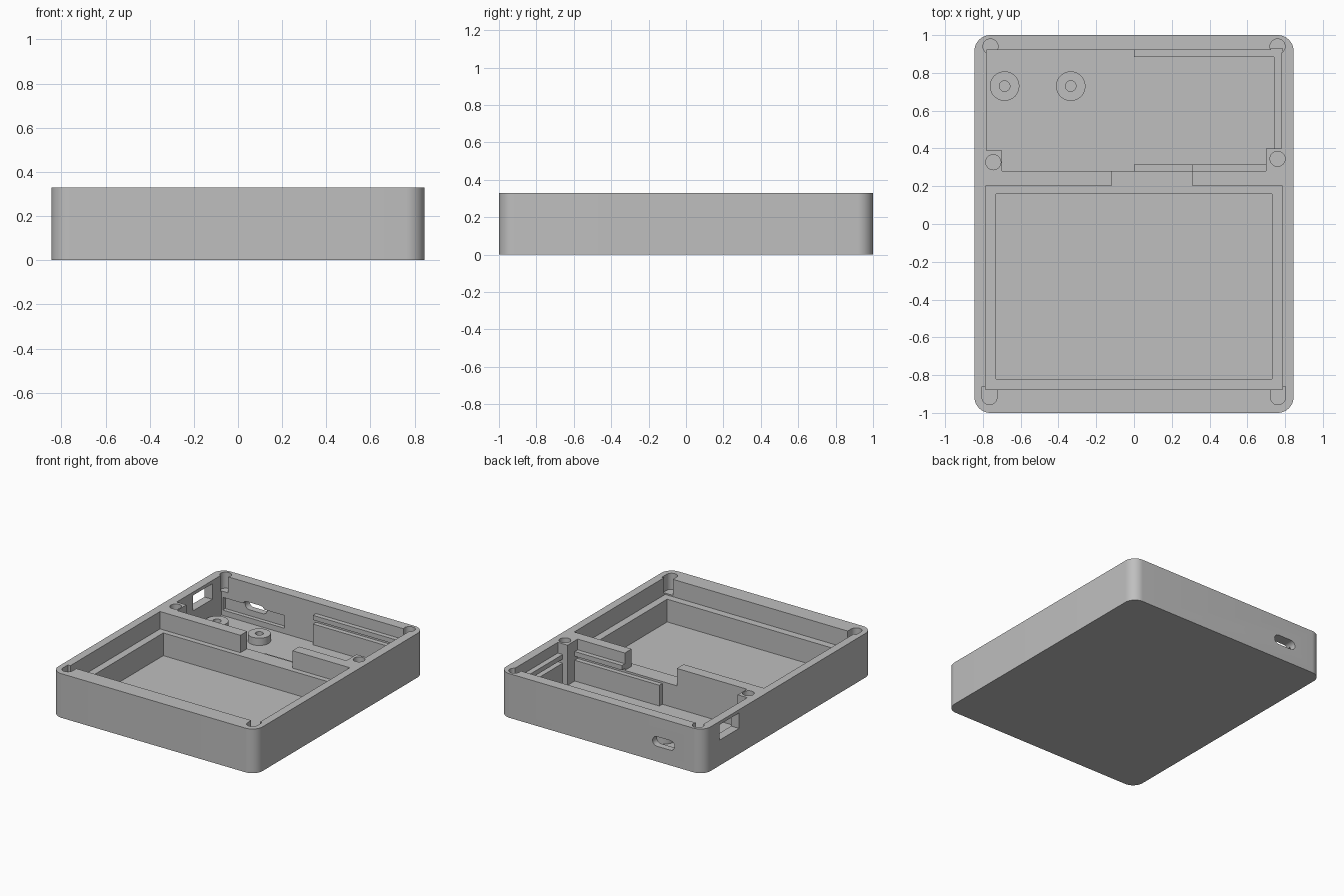
import bpy, bmesh, math

if "Cube" in bpy.data.objects:
    bpy.data.objects.remove(bpy.data.objects["Cube"])

H, FLOOR, LEDGE = 0.33, 0.03, 0.20   # rim, floor and ledge heights

grey = bpy.data.materials.new("plain grey")
grey.diffuse_color = (0.52, 0.52, 0.52, 1)
grey.use_nodes = True
grey.node_tree.nodes["Principled BSDF"].inputs["Base Color"].default_value = grey.diffuse_color


def prism(name, pts, z0, z1):
    """Extrude an xy outline (counter-clockwise) from z0 to z1."""
    bm = bmesh.new()
    face = bm.faces.new([bm.verts.new((x, y, z0)) for x, y in pts])
    up = bmesh.ops.extrude_face_region(bm, geom=[face])
    bmesh.ops.translate(bm, vec=(0, 0, z1 - z0),
                        verts=[v for v in up["geom"] if isinstance(v, bmesh.types.BMVert)])
    bmesh.ops.recalc_face_normals(bm, faces=bm.faces)
    mesh = bpy.data.meshes.new(name)
    bm.to_mesh(mesh)
    bm.free()
    mesh.materials.append(grey)
    ob = bpy.data.objects.new(name, mesh)
    bpy.context.collection.objects.link(ob)
    return ob


def rect(x0, x1, y0, y1):
    return [(x0, y0), (x1, y0), (x1, y1), (x0, y1)]


def arc(cx, cy, r, a0, a1, n):
    return [(cx + r * math.cos(math.radians(a0 + (a1 - a0) * i / n)),
             cy + r * math.sin(math.radians(a0 + (a1 - a0) * i / n))) for i in range(n + 1)]


def circle(cx, cy, r, n=32):
    return arc(cx, cy, r, 0, 360, n)[:-1]


def activate(ob):
    bpy.ops.object.select_all(action='DESELECT')
    ob.select_set(True)
    bpy.context.view_layer.objects.active = ob


def cut(ob, cutter):
    """Subtract the cutter, then remove it."""
    cutter.hide_render = True
    mod = ob.modifiers.new("cut", 'BOOLEAN')
    mod.operation, mod.solver, mod.object = 'DIFFERENCE', 'EXACT', cutter
    activate(ob)
    bpy.ops.object.modifier_apply(modifier=mod.name)
    bpy.data.objects.remove(cutter)


def smooth(ob):
    activate(ob)
    bpy.ops.object.shade_smooth_by_angle(angle=math.radians(30))


# Outer block with rounded upright corners
R, X, Y = 0.085, 0.845, 1.0
outline = (arc(X - R, Y - R, R, 0, 90, 12) + arc(R - X, Y - R, R, 90, 180, 12)
           + arc(R - X, R - Y, R, 180, 270, 12) + arc(X - R, R - Y, R, 270, 360, 12))
case = prism("case_body", outline, 0, H)

# Large front bay: ledge tier with the gap through the divider, then deep tier
cut(case, prism("ledge_cutter", [(-0.785, -0.875), (0.785, -0.875), (0.785, 0.20), (0.31, 0.20),
                                 (0.31, 0.30), (-0.12, 0.30), (-0.12, 0.20), (-0.785, 0.20)],
                LEDGE, 0.5))
cut(case, prism("deep_cutter", rect(-0.73, 0.73, -0.82, 0.16), FLOOR, 0.45))

# Rear bay, leaving a screw post in each front corner
cut(case, prism("rear_bay_cutter", [(-0.70, 0.28), (0.70, 0.28), (0.70, 0.40), (0.78, 0.40),
                                    (0.78, 0.92), (-0.78, 0.92), (-0.78, 0.39), (-0.70, 0.39)],
                FLOOR, 0.47))

# Screw holes in the rim; the front pair open into the bay
for x, y in [(-0.76, 0.94), (0.76, 0.94), (-0.745, 0.327), (0.76, 0.345)]:
    cut(case, prism("screw_cutter", circle(x, y, 0.04), 0.21, 0.42))
for x in (-0.765, 0.762):
    u_shape = arc(x, -0.917, 0.04, 180, 360, 16) + [(x + 0.04, -0.86), (x - 0.04, -0.86)]
    cut(case, prism("screw_cutter", u_shape, 0.21, 0.42))

# Switch window in the left wall
cut(case, prism("window_cutter", rect(-0.9, -0.74, 0.58, 0.81), 0.19, 0.305))

# Shallow inner recess and rounded socket slot in the back wall
cut(case, prism("recess_cutter", rect(-0.77, -0.26, 0.88, 0.95), 0.07, 0.165))
slot = prism("slot_cutter", arc(-0.46, 0, 0.036, -90, 90, 12) + arc(-0.57, 0, 0.036, 90, 270, 12),
             -1.1, -0.85)
slot.rotation_euler = (math.pi / 2, 0, 0)
slot.location = (0, 0, 0.15)
bpy.context.view_layer.update()
cut(case, slot)
smooth(case)

# Board rails: a tall lower rail and a thin upper lip with a slot between them
for part, z0, z1 in [("lower_rail", FLOOR - 0.01, 0.185), ("upper_lip", 0.215, 0.25)]:
    prism("back_and_side_" + part, [(0, 0.885), (0.74, 0.885), (0.74, 0.39), (0.79, 0.39),
                                    (0.79, 0.93), (0, 0.93)], z0, z1)
    start = 0 if part == "lower_rail" else 0.31
    prism("divider_" + part, rect(start, 0.71, 0.27, 0.315), z0, z1)

# Two round standoffs with pilot holes
for side, x in (("left", -0.685), ("right", -0.335)):
    boss = prism(side + "_standoff", circle(x, 0.73, 0.078, 48), FLOOR - 0.01, 0.085)
    cut(boss, prism("pilot_cutter", circle(x, 0.73, 0.028), FLOOR + 0.005, 0.2))
    smooth(boss)
